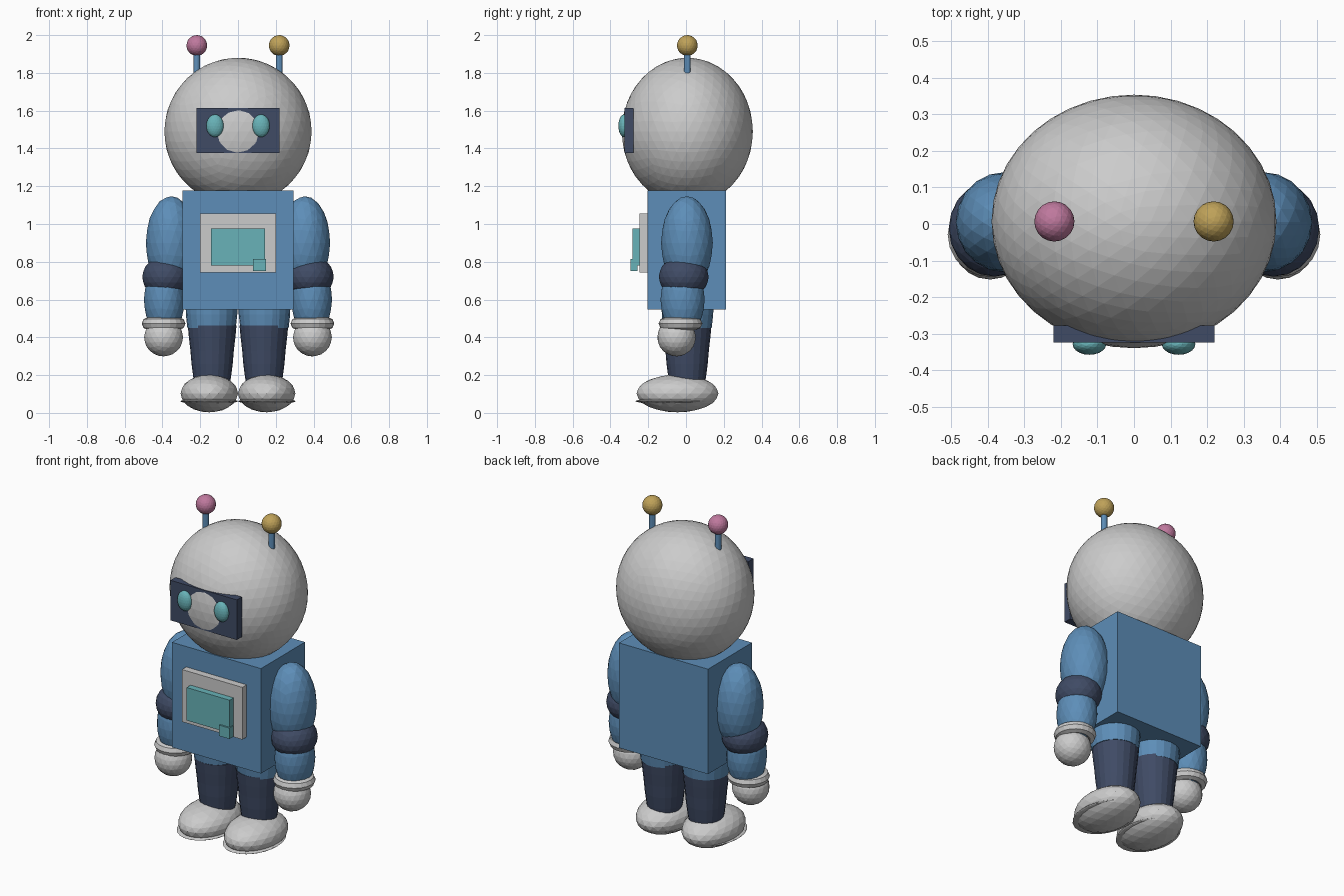
import bpy
import bmesh
import math
from mathutils import Matrix, Vector

if "Cube" in bpy.data.objects:
    bpy.data.objects.remove(bpy.data.objects["Cube"])


def material(name, rgb):
    m = bpy.data.materials.new(name)
    m.diffuse_color = (*rgb, 1)
    m.use_nodes = True
    m.node_tree.nodes["Principled BSDF"].inputs["Base Color"].default_value = m.diffuse_color
    return m


BLUE = material("blue", (0.11, 0.27, 0.48))
NAVY = material("navy", (0.05, 0.07, 0.13))
TEAL = material("teal", (0.14, 0.45, 0.48))
PINK = material("pink", (0.52, 0.19, 0.34))
GOLD = material("gold", (0.52, 0.36, 0.10))


def finish(name, bm, mat=None):
    mesh = bpy.data.meshes.new(name)
    bmesh.ops.recalc_face_normals(bm, faces=bm.faces[:])
    bm.to_mesh(mesh)
    bm.free()
    if mat:
        mesh.materials.append(mat)
    ob = bpy.data.objects.new(name, mesh)
    bpy.context.collection.objects.link(ob)
    return ob


def ball(name, centre, radii, mat=None, detail=3):
    """Faceted ellipsoid."""
    bm = bmesh.new()
    bmesh.ops.create_icosphere(bm, subdivisions=detail, radius=1)
    bm.transform(Matrix.Translation(centre) @ Matrix.Diagonal((*radii, 1)))
    return finish(name, bm, mat)


def box(name, lo, hi, mat=None):
    """Box from its lowest to its highest corner."""
    lo, hi = Vector(lo), Vector(hi)
    bm = bmesh.new()
    bmesh.ops.create_cube(bm, size=1)
    bm.transform(Matrix.Translation((lo + hi) / 2) @ Matrix.Diagonal((*(hi - lo), 1)))
    return finish(name, bm, mat)


def tube(name, centre, profile, mat=None, sides=20, closed=False):
    """Turned part: profile of (radius, z) about a vertical axis; a closed profile makes a ring."""
    bm = bmesh.new()
    rings = []
    for r, z in profile:
        rings.append([bm.verts.new((centre[0] + r * math.cos(2 * math.pi * i / sides),
                                    centre[1] + r * math.sin(2 * math.pi * i / sides), z))
                      for i in range(sides)])
    pairs = list(zip(rings, rings[1:]))
    if closed:
        pairs.append((rings[-1], rings[0]))
    else:
        bm.faces.new(rings[0])
        bm.faces.new(rings[-1])
    for a, b in pairs:
        for i in range(sides):
            j = (i + 1) % sides
            bm.faces.new((a[i], a[j], b[j], b[i]))
    return finish(name, bm, mat)


# Head and visor
ball("head", (0, 0.007, 1.49), (0.39, 0.347, 0.39), detail=4)
box("visor", (-0.22, -0.325, 1.375), (0.22, -0.278, 1.615), NAVY)

# Torso with chest panel
box("torso", (-0.295, -0.204, 0.548), (0.295, 0.213, 1.177), BLUE)
box("chest_panel", (-0.20, -0.245, 0.742), (0.20, -0.2, 1.055))
box("chest_screen", (-0.143, -0.283, 0.78), (0.143, -0.24, 0.977), TEAL)
box("chest_button", (0.08, -0.293, 0.75), (0.148, -0.256, 0.815), TEAL)

# Cross-section of the wrist ring
ring = [(0.083 + 0.033 * math.cos(math.pi * k / 4), 0.473 + 0.033 * math.sin(math.pi * k / 4))
        for k in range(8)]

for s, side in ((-1, "right"), (1, "left")):
    # Eye and antenna
    ball(f"{side}_eye", (s * 0.122, -0.329, 1.52), (0.046, 0.029, 0.06), TEAL)
    tube(f"{side}_antenna", (s * 0.218, 0.007), [(0.018, 1.7), (0.018, 1.93)], NAVY if s == 0 else BLUE, 12)
    ball(f"{side}_antenna_tip", (s * 0.218, 0.007, 1.945), (0.055,) * 3, PINK if s < 0 else GOLD)

    # Arm
    ball(f"{side}_upper_arm", (s * 0.354, 0.005, 0.90), (0.134, 0.137, 0.247), BLUE)
    ball(f"{side}_elbow", (s * 0.382, -0.012, 0.72), (0.125, 0.132, 0.112), NAVY)
    ball(f"{side}_forearm", (s * 0.390, -0.018, 0.60), (0.108, 0.117, 0.19), BLUE)
    tube(f"{side}_wrist_ring", (s * 0.394, -0.029), ring, closed=True)
    ball(f"{side}_hand", (s * 0.394, -0.05, 0.40), (0.103, 0.102, 0.101))

    # Leg
    tube(f"{side}_hip", (s * 0.14, 0.008), [(0.138, 0.60), (0.136, 0.52), (0.128, 0.45)], BLUE)
    tube(f"{side}_leg", (s * 0.137, 0.006),
         [(0.129, 0.462), (0.123, 0.40), (0.115, 0.33), (0.109, 0.26), (0.1, 0.19), (0.09, 0.13)], NAVY)

    # Shoe and sole
    ball(f"{side}_shoe", (s * 0.152, -0.045, 0.103), (0.152, 0.217, 0.1))
    ball(f"{side}_sole", (s * 0.153, -0.062, 0.062), (0.153, 0.207, 0.016))
